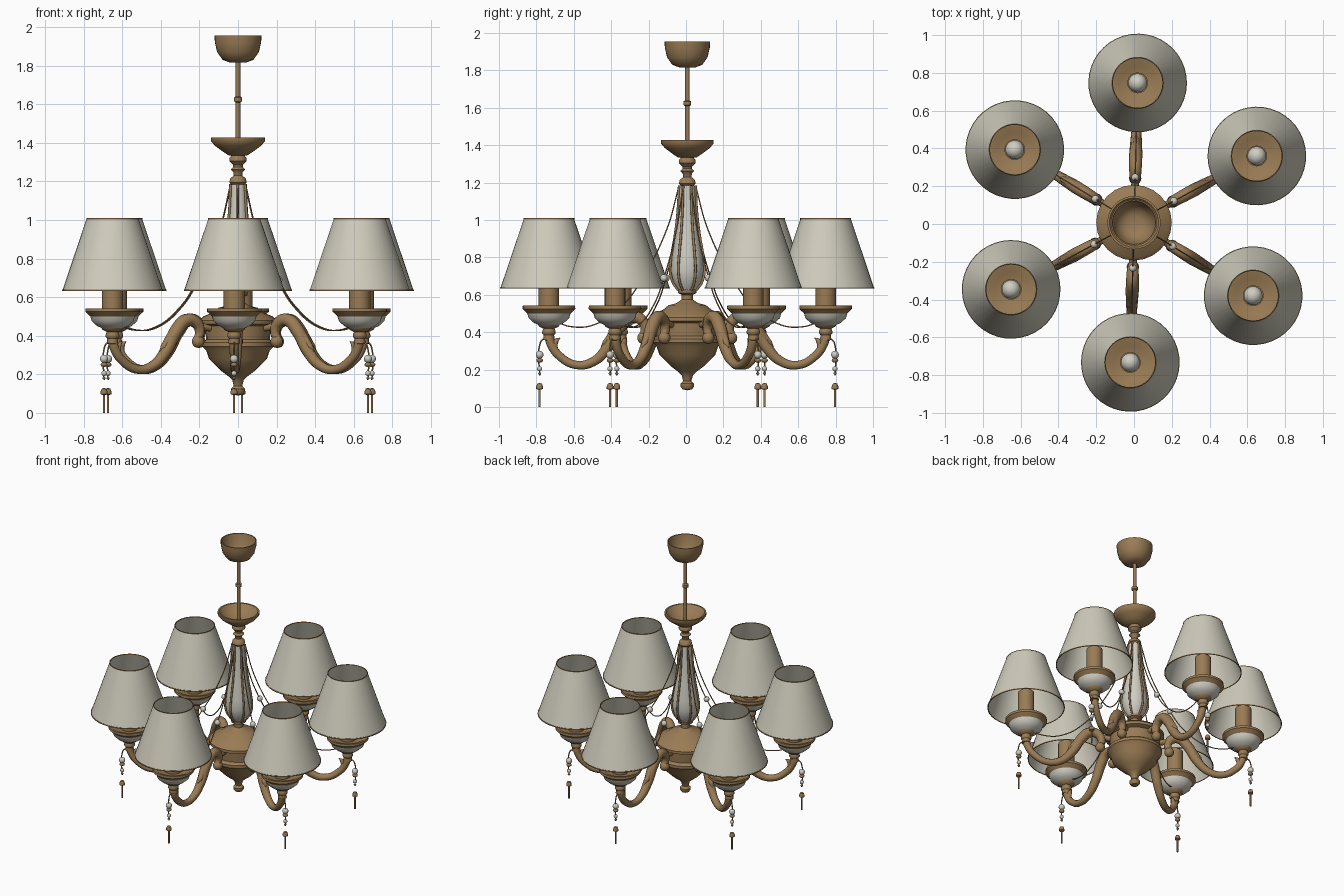
import bpy, bmesh, math
from mathutils import Matrix, Vector

cube = bpy.data.objects.get("Cube")
if cube:
    bpy.data.objects.remove(cube, do_unlink=True)


def make_material(name, colour):
    mat = bpy.data.materials.new(name)
    mat.use_nodes = True
    mat.diffuse_color = (*colour, 1)
    mat.node_tree.nodes["Principled BSDF"].inputs["Base Color"].default_value = (*colour, 1)
    return mat


BRONZE = make_material("antique bronze", (.32, .2, .09))
FABRIC = make_material("shade fabric", (.62, .6, .5))
PORCELAIN = make_material("ivory porcelain", (.62, .61, .54))

CENTRE = Vector((0, .007, 0))
ARM_COUNT = 6
FIRST_ANGLE = math.radians(28.5)
ARM_REACH = .74
PENDANT_REACH = .79


def place(name, data, angle=0):
    """Link an object around the central axis of the fixture."""
    obj = bpy.data.objects.new(name, data)
    obj.location = CENTRE
    obj.rotation_euler.z = angle
    bpy.context.scene.collection.objects.link(obj)
    return obj


def place_ring(name, data):
    """Repeat one piece for every arm."""
    for i in range(ARM_COUNT):
        place(f"{name}_{i + 1}", data, FIRST_ANGLE + i * math.tau / ARM_COUNT)


def lathe(name, profile, material, reach=0, sides=32):
    """Spin a radius and height profile about a vertical axis at the given reach."""
    bm = bmesh.new()
    verts = [bm.verts.new((radius, 0, height)) for radius, height in profile]
    edges = [bm.edges.new(pair) for pair in zip(verts, verts[1:])]
    bmesh.ops.spin(bm, geom=verts + edges, cent=(0, 0, 0), axis=(0, 0, 1),
                   angle=math.tau, steps=sides, use_duplicate=False)
    bmesh.ops.remove_doubles(bm, verts=bm.verts, dist=.0002)
    bmesh.ops.recalc_face_normals(bm, faces=bm.faces)
    bmesh.ops.translate(bm, verts=bm.verts, vec=(reach, 0, 0))
    return finish(name, bm, material)


def finish(name, bm, material):
    mesh = bpy.data.meshes.new(name)
    bm.to_mesh(mesh)
    bm.free()
    mesh.materials.append(material)
    return mesh


def beads(name, items, material, stretch=1):
    """Make one mesh of round beads, given as reach, height and radius."""
    bm = bmesh.new()
    for reach, height, radius in items:
        matrix = Matrix.Translation((reach, 0, height)) @ Matrix.Diagonal((1, 1, stretch, 1))
        bmesh.ops.create_uvsphere(bm, u_segments=14, v_segments=10, radius=radius, matrix=matrix)
    return finish(name, bm, material)


def tube(name, path, thickness, material, taper=None):
    """Sweep a round section along a smooth path in the radial plane."""
    curve = bpy.data.curves.new(name, "CURVE")
    curve.dimensions = "3D"
    curve.bevel_depth = thickness
    curve.bevel_resolution = 3
    curve.resolution_u = 8
    curve.use_fill_caps = True
    spline = curve.splines.new("BEZIER")
    spline.bezier_points.add(len(path) - 1)
    for i, (point, (reach, height)) in enumerate(zip(spline.bezier_points, path)):
        point.co = (reach, 0, height)
        point.handle_left_type = point.handle_right_type = "AUTO"
        point.radius = taper[i] if taper else 1
    curve.materials.append(material)
    return curve


# Ceiling canopy, open at the top, with its rod
place("ceiling_canopy", lathe("ceiling_canopy", [
    (.115, 1.955), (.122, 1.955), (.12, 1.92), (.108, 1.87), (.08, 1.83), (.04, 1.815),
    (0, 1.815), (0, 1.825), (.04, 1.825), (.075, 1.84), (.1, 1.88), (.115, 1.955)], BRONZE))
place("hanging_rod", lathe("hanging_rod", [
    (.012, 1.82), (.012, 1.64), (.021, 1.635), (.021, 1.615), (.012, 1.61), (.012, 1.34)],
    BRONZE, sides=16))

# Upper dish and turned neck
place("upper_dish", lathe("upper_dish", [
    (0, 1.36), (.05, 1.365), (.1, 1.39), (.13, 1.428), (.141, 1.428), (.141, 1.41), (.12, 1.385),
    (.08, 1.355), (.05, 1.335), (0, 1.335)], BRONZE))
place("turned_neck", lathe("turned_neck", [
    (.03, 1.34), (.045, 1.32), (.045, 1.305), (.025, 1.285), (.025, 1.275), (.038, 1.262),
    (.025, 1.25), (.022, 1.23), (.04, 1.215), (.045, 1.195), (.03, 1.18)], BRONZE))

# Porcelain column with slim bronze ribs
COLUMN = [(.04, 1.185), (.047, 1.05), (.062, .92), (.082, .8), (.088, .73), (.075, .67), (.045, .625)]
place("porcelain_column", lathe("porcelain_column", COLUMN, PORCELAIN))
place_ring("column_rib", tube("column_rib", [(r + .004, z) for r, z in COLUMN], .007, BRONZE))

# Central hub and bottom finial
place("central_hub", lathe("central_hub", [
    (.03, .64), (.05, .625), (.05, .61), (.03, .6), (.03, .575), (.06, .555), (.1, .545),
    (.13, .52), (.18, .5), (.2, .48), (.2, .46), (.17, .45), (.165, .38), (.185, .365),
    (.185, .345), (.165, .325), (.15, .28), (.09, .22), (.05, .19), (.03, .17), (.022, .14),
    (.036, .125), (.036, .11), (.025, .095), (0, .09)], BRONZE, sides=24))

# Scrolled arms, their leaves and their joints to the hub
place_ring("scroll_arm", tube("scroll_arm", [
    (.245, .37), (.225, .42), (.25, .47), (.305, .48), (.36, .43), (.425, .32), (.5, .245),
    (.59, .225), (.68, .27), (.73, .34), (ARM_REACH, .4)], .026, BRONZE,
    [.8, 1, 1.2, 1.3, 1.35, 1.2, 1, .9, .9, .95, 1]))
place_ring("arm_leaf", tube("arm_leaf", [
    (.34, .46), (.395, .4), (.44, .34), (.462, .32)], .022, BRONZE, [.7, 1, .8, .1]))
place_ring("end_leaf", tube("end_leaf", [
    (.69, .275), (.712, .32), (.7, .355), (.68, .37)], .02, BRONZE, [.7, 1, .7, .1]))
place_ring("hub_joint", tube("hub_joint", [(.15, .44), (.24, .45)], .02, BRONZE))
place_ring("scroll_tip", beads("scroll_tip", [(.235, .37, .033)], BRONZE))

# Candle cups: bronze dish rim, porcelain bowl, bronze socket
place_ring("cup_rim", lathe("cup_rim", [
    (0, .52), (.09, .52), (.125, .542), (.14, .542), (.141, .525), (.115, .5)], BRONZE, ARM_REACH))
place_ring("cup_bowl", lathe("cup_bowl", [
    (.117, .505), (.108, .475), (.08, .45), (.05, .437)], PORCELAIN, ARM_REACH))
place_ring("cup_socket", lathe("cup_socket", [
    (.06, .445), (.052, .43), (.03, .42), (.036, .405), (.036, .395), (.028, .385),
    (.03, .36), (0, .35)], BRONZE, ARM_REACH, 20))
place_ring("candle_tube", lathe("candle_tube", [
    (.055, .515), (.055, .75), (0, .75)], BRONZE, ARM_REACH, 24))
place_ring("light_bulb", lathe("light_bulb", [
    (.02, .75), (.03, .77), (.047, .8), (.05, .825), (.042, .85), (.024, .868), (0, .873)],
    PORCELAIN, ARM_REACH, 20))

# Open fabric shades with narrow bronze edging
BASE, TOP = (.26, .635), (.135, 1.005)
place_ring("lamp_shade", lathe("lamp_shade", [
    BASE, TOP, (TOP[0] - .003, TOP[1]), (BASE[0] - .003, BASE[1]), BASE], FABRIC, ARM_REACH, 40))
for label, (radius, height) in {"bottom": BASE, "top": TOP}.items():
    band = [(radius - .004, height - .002), (radius + .001, height - .002),
            (radius + .001, height + .005), (radius - .004, height + .005),
            (radius - .004, height - .002)]
    place_ring(f"shade_{label}_edge", lathe(f"shade_{label}_edge", band, BRONZE, ARM_REACH, 40))

# Draped wires from the column to the cups, with a bead on each
place_ring("draped_wire", tube("draped_wire", [
    (.045, 1.18), (.11, .95), (.24, .69), (.34, .55), (.5, .44), (.62, .43), (.7, .455)],
    .0035, BRONZE))
place_ring("wire_bead", beads("wire_bead", [(.24, .69, .02)], PORCELAIN))

# Hanging pendants below each cup
place_ring("pendant_hook", tube("pendant_hook", [
    (ARM_REACH, .37), (.775, .36), (PENDANT_REACH, .33), (PENDANT_REACH, .17)], .004, BRONZE))
place_ring("pendant_beads", beads("pendant_beads", [
    (PENDANT_REACH, .28, .021), (PENDANT_REACH, .205, .014)], PORCELAIN))
place_ring("pendant_spacers", beads("pendant_spacers", [
    (PENDANT_REACH, .25, .018), (PENDANT_REACH, .18, .009)], BRONZE, .7))
place_ring("pendant_drop", lathe("pendant_drop", [
    (0, .13), (.012, .125), (.018, .11), (.018, .097), (.006, .093), (.006, 0), (0, 0)],
    BRONZE, PENDANT_REACH, 12))

# Smooth shading with crisp turned edges
bpy.ops.object.select_all(action="DESELECT")
for obj in bpy.context.scene.objects:
    if obj.type == "MESH":
        obj.select_set(True)
        bpy.context.view_layer.objects.active = obj
bpy.ops.object.shade_smooth_by_angle(angle=math.radians(40))
